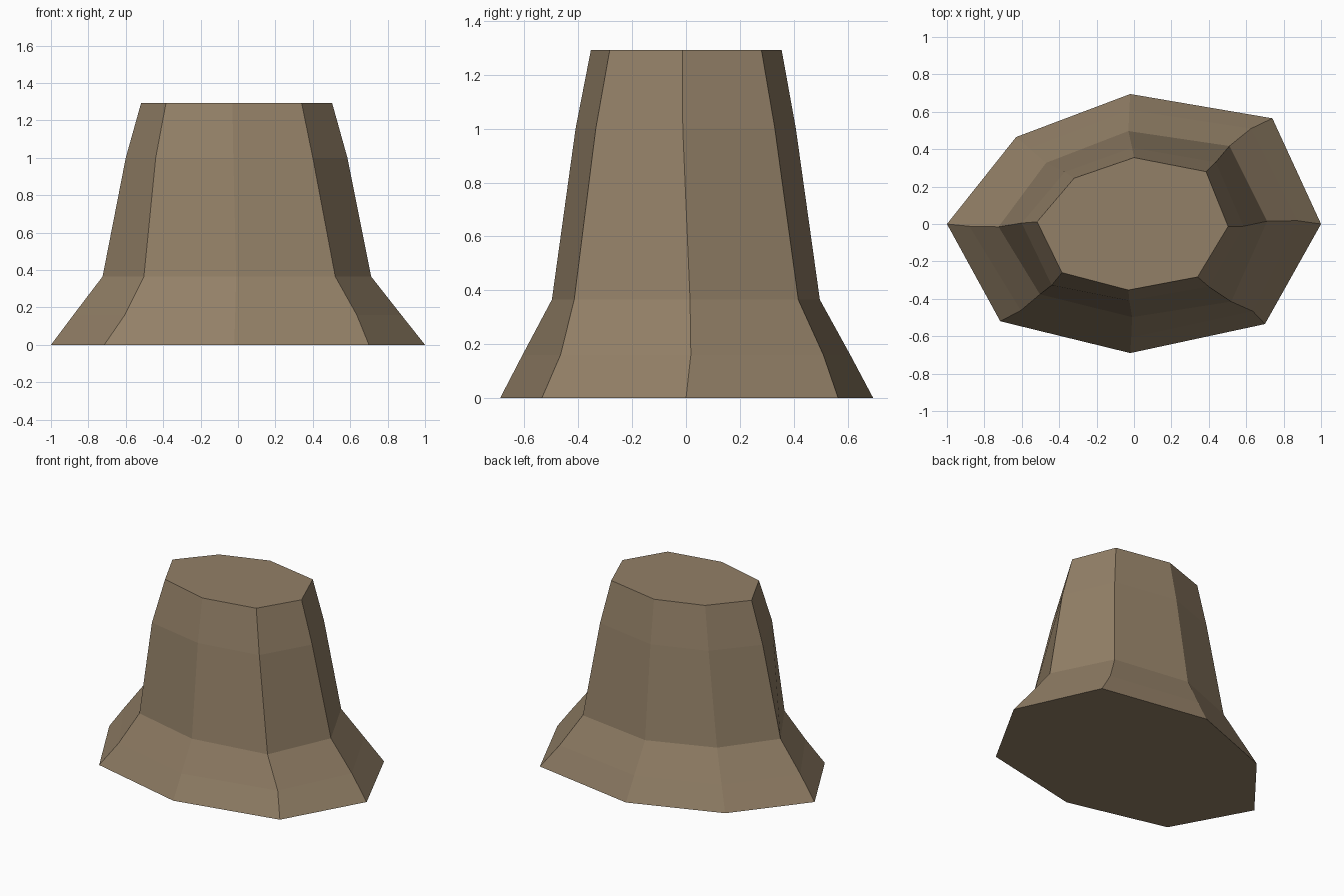
import bpy
import bmesh

# Flat earthy brown
brown = bpy.data.materials.new("earth_brown")
brown.diffuse_color = (0.29, 0.215, 0.135, 1.0)

# Irregular octagonal cross-sections, counter-clockwise from +x: height -> outline
rings = [
    (0.00, [(1.0, 0.0), (0.74, 0.565), (-0.02, 0.695), (-0.63, 0.465),
            (-1.0, 0.0), (-0.715, -0.52), (-0.02, -0.69), (0.70, -0.535)]),
    (0.16, [(0.873, 0.018), (0.625, 0.51), (-0.025, 0.61), (-0.56, 0.405),
            (-0.88, -0.012), (-0.605, -0.462), (-0.015, -0.607), (0.635, -0.466)]),
    (0.365, [(0.712, 0.015), (0.51, 0.417), (-0.03, 0.497), (-0.47, 0.327),
             (-0.724, -0.015), (-0.503, -0.376), (-0.01, -0.498), (0.52, -0.415)]),
    (1.00, [(0.585, -0.012), (0.437, 0.33), (-0.01, 0.408), (-0.37, 0.278),
            (-0.60, 0.005), (-0.44, -0.327), (-0.025, -0.41), (0.40, -0.335)]),
    (1.293, [(0.503, -0.013), (0.385, 0.28), (0.0, 0.355), (-0.32, 0.245),
             (-0.518, 0.012), (-0.385, -0.26), (-0.03, -0.353), (0.34, -0.283)]),
]

# Flared rock stump: rings bridged into walls, closed at the bottom and top
bm = bmesh.new()
loops = [[bm.verts.new((x, y, z)) for x, y in outline] for z, outline in rings]
for low, high in zip(loops, loops[1:]):
    for i in range(8):
        j = (i + 1) % 8
        bm.faces.new((low[i], low[j], high[j], high[i]))
bm.faces.new(list(reversed(loops[0])))
bm.faces.new(loops[-1])
bmesh.ops.recalc_face_normals(bm, faces=bm.faces)

mesh = bpy.data.meshes.new("rock_stump")
bm.to_mesh(mesh)
bm.free()
mesh.materials.append(brown)
stump = bpy.data.objects.new("rock_stump", mesh)
bpy.context.collection.objects.link(stump)
